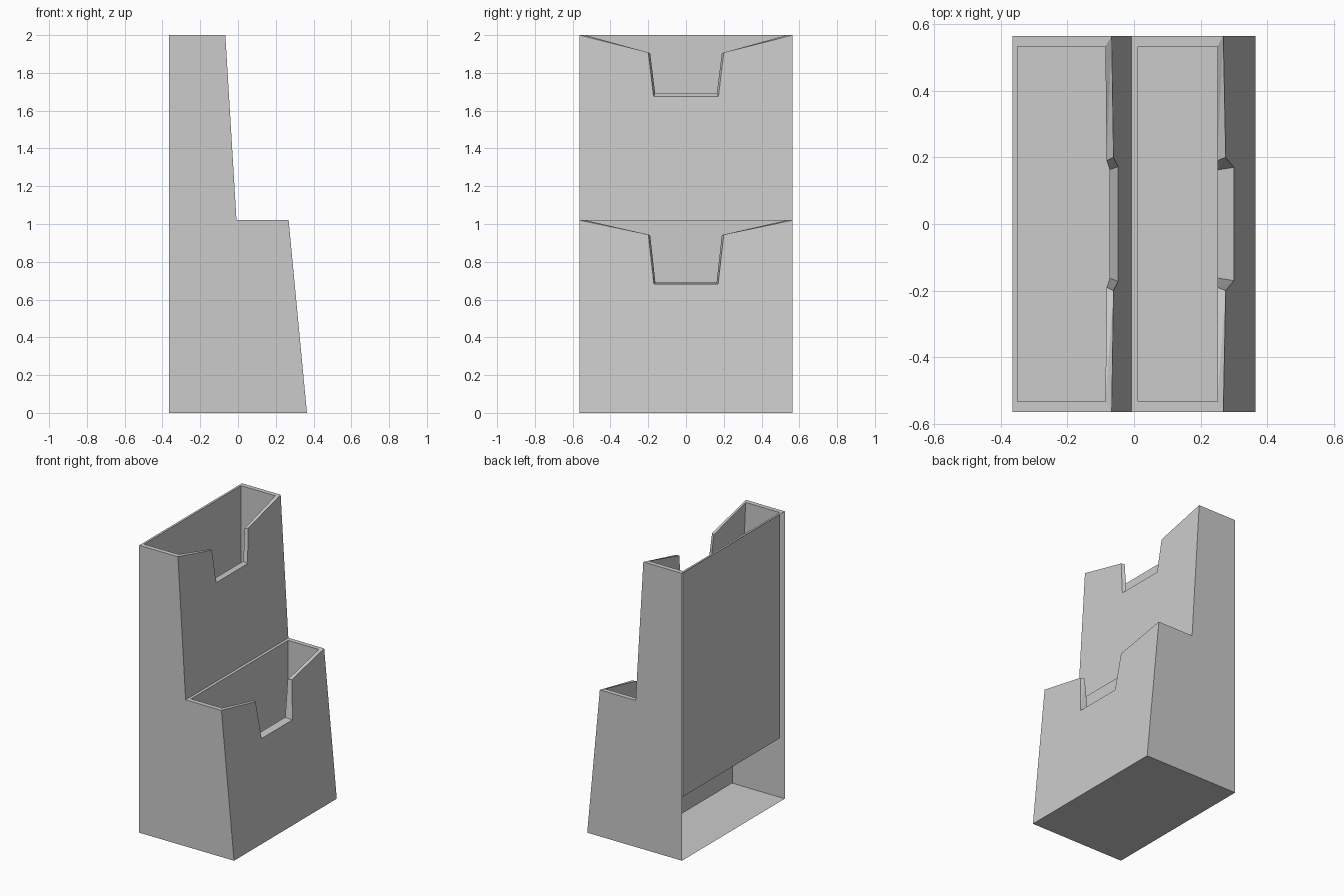
import bpy, bmesh
from mathutils import Vector

if "Cube" in bpy.data.objects:
    bpy.data.objects.remove(bpy.data.objects["Cube"])

W, WI = 0.565, 0.533          # outer and inner half widths
BACK = -0.365


def build(name, faces):
    """Make an object from (points, facing direction) pairs."""
    bm = bmesh.new()
    for pts, facing in faces:
        f = bm.faces.new([bm.verts.new(p) for p in pts])
        f.normal_update()
        if f.normal.dot(Vector(facing)) < 0:
            f.normal_flip()
    bmesh.ops.remove_doubles(bm, verts=bm.verts, dist=1e-5)
    me = bpy.data.meshes.new(name)
    bm.to_mesh(me)
    bm.free()
    ob = bpy.data.objects.new(name, me)
    bpy.context.collection.objects.link(ob)
    return ob


def notched_edge(half, xtop, slope, ztop, notch):
    """Mirrored V-and-slot top edge lying on a sloped front plane."""
    right = [(half, ztop)] + notch
    prof = right + [(-y, z) for y, z in reversed(right)]
    return [(xtop + slope * (ztop - z), y, z) for y, z in prof]


def pocket(name, top, xb, xf, zlow, xlow, inner, inner_low, notch, notch_in):
    ib, i_f = inner               # inner back and front at the rim
    zfloor, xfloor = inner_low    # inner floor height and its front x
    outer = notched_edge(W, xf, (xlow - xf) / (top - zlow), top, notch)
    inn = notched_edge(WI, i_f, (xfloor - i_f) / (top - zfloor), top, notch_in)
    faces = []
    # sloped outer front and inner front
    faces.append((outer + [(xlow, -W, zlow), (xlow, W, zlow)], (1, 0, 0)))
    faces.append((inn + [(xfloor, -WI, zfloor), (xfloor, WI, zfloor)], (-1, 0, 0)))
    # front rim following the notch
    hints = [(0, 0, 1), (0, -1, 0.1), (0, 0, 1), (0, 1, 0.1), (0, 0, 1)]
    for i, h in enumerate(hints):
        a, b, c, d = outer[i], outer[i + 1], inn[i + 1], inn[i]
        faces.append(((a, b, c), h))
        faces.append(((a, c, d), h))
    # side rims and inner sides
    for s in (1, -1):
        faces.append(([(xb, s * W, top), (xf, s * W, top),
                       (i_f, s * WI, top), (ib, s * WI, top)], (0, 0, 1)))
        faces.append(([(ib, s * WI, top), (i_f, s * WI, top),
                       (xfloor, s * WI, zfloor), (ib, s * WI, zfloor)], (0, -s, 0)))
    # back rim, inner back and pocket floor
    faces.append(([(xb, -W, top), (xb, W, top), (ib, WI, top), (ib, -WI, top)], (0, 0, 1)))
    faces.append(([(ib, -WI, top), (ib, WI, top),
                   (ib, WI, zfloor), (ib, -WI, zfloor)], (1, 0, 0)))
    faces.append(([(ib, -WI, zfloor), (ib, WI, zfloor),
                   (xfloor, WI, zfloor), (xfloor, -WI, zfloor)], (0, 0, 1)))
    return build(name, faces)


# two stepped pockets
pocket("upper_pocket", 2.0, BACK, -0.067, 1.02, -0.008, (-0.35, -0.086), (0.43, -0.02),
       [(0.2, 1.908), (0.172, 1.675)], [(0.19, 1.905), (0.163, 1.69)])
pocket("lower_pocket", 1.02, -0.008, 0.268, 0.0, 0.365, (0.012, 0.25), (0.022, 0.25),
       [(0.2, 0.944), (0.17, 0.682)], [(0.19, 0.942), (0.162, 0.69)])

# stepped side panels and base, open at the back
side = [(BACK, 0), (0.365, 0), (0.268, 1.02), (-0.008, 1.02), (-0.067, 2), (BACK, 2)]
build("side_panels", [([(x, s * W, z) for x, z in side], (0, s, 0)) for s in (1, -1)])
build("base", [([(BACK, -W, 0), (0.365, -W, 0), (0.365, W, 0), (BACK, W, 0)], (0, 0, -1))])
